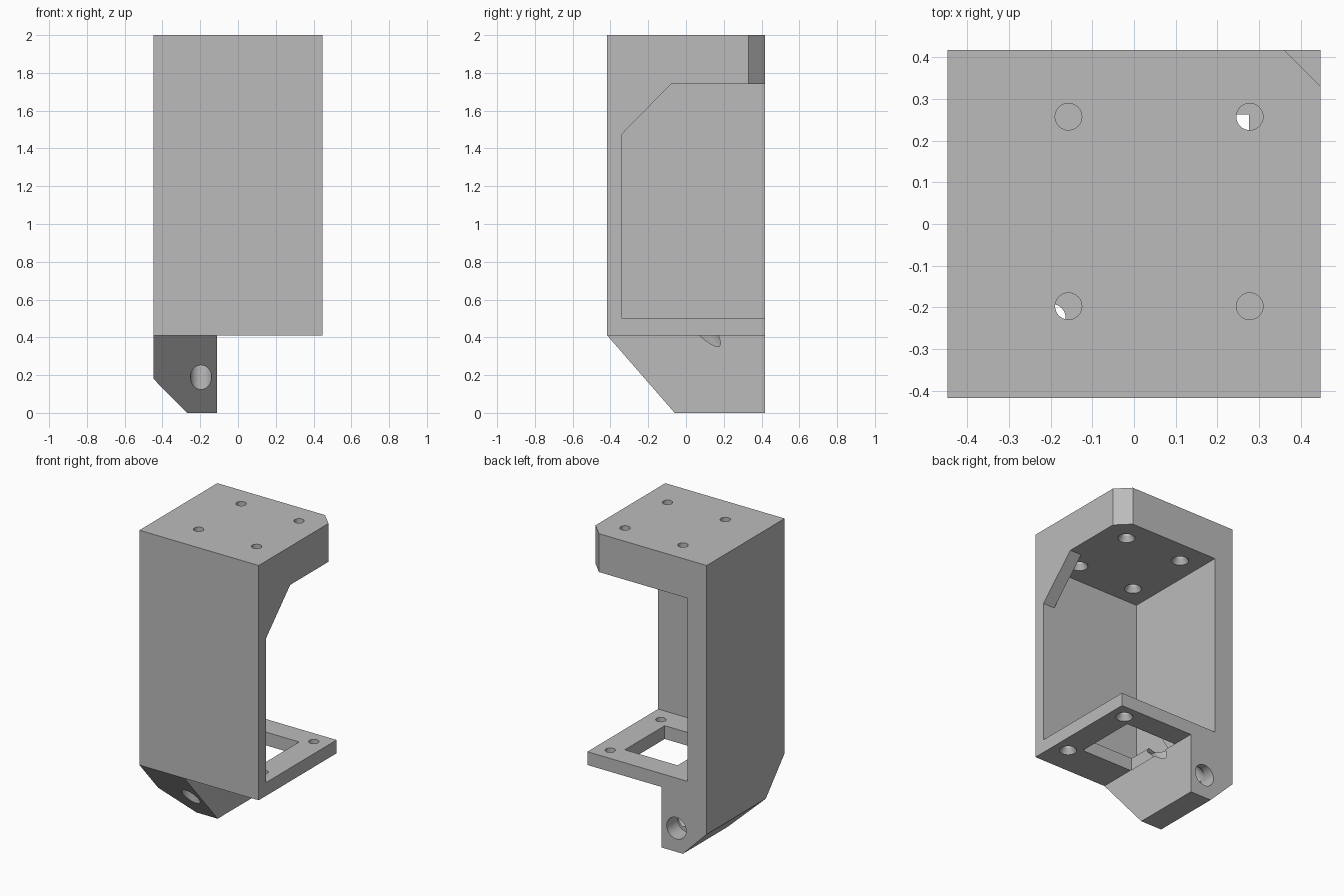
import bpy, math
from mathutils import Vector

if "Cube" in bpy.data.objects:
    bpy.data.objects.remove(bpy.data.objects["Cube"])

W, D = 0.447, 0.417           # half width and half depth
FLOOR, SHELF, ROOF = 0.41, 0.50, 1.74

grey = bpy.data.materials.new("plain grey")
grey.use_nodes = True
grey.diffuse_color = (0.5, 0.5, 0.5, 1)
grey.node_tree.nodes["Principled BSDF"].inputs["Base Color"].default_value = (0.5, 0.5, 0.5, 1)


def finish(obj, name):
    obj.name = name
    obj.data.materials.clear()
    obj.data.materials.append(grey)
    return obj


def prism(name, profile, axis, lo, hi):
    """Extrude a 2D profile along x, y or z."""
    def place(p, t):
        q = list(p)
        q.insert("xyz".index(axis), t)
        return q
    n = len(profile)
    verts = [place(p, lo) for p in profile] + [place(p, hi) for p in profile]
    faces = [tuple(range(n)), tuple(range(n, 2 * n))]
    faces += [(i, (i + 1) % n, n + (i + 1) % n, n + i) for i in range(n)]
    mesh = bpy.data.meshes.new(name)
    mesh.from_pydata(verts, [], faces)
    obj = bpy.data.objects.new(name, mesh)
    bpy.context.collection.objects.link(obj)
    bpy.context.view_layer.objects.active = obj
    bpy.ops.object.select_all(action='DESELECT')
    obj.select_set(True)
    bpy.ops.object.mode_set(mode='EDIT')
    bpy.ops.mesh.select_all(action='SELECT')
    bpy.ops.mesh.normals_make_consistent(inside=False)
    bpy.ops.object.mode_set(mode='OBJECT')
    return finish(obj, name)


def box(name, x0, x1, y0, y1, z0, z1):
    return prism(name, [(x0, y0), (x1, y0), (x1, y1), (x0, y1)], "z", z0, z1)


def rod(name, start, end, r1, r2=None):
    """Cylinder or cone between two points."""
    a, b = Vector(start), Vector(end)
    bpy.ops.mesh.primitive_cone_add(vertices=32, radius1=r1, radius2=r1 if r2 is None else r2,
                                    depth=(b - a).length, location=(a + b) / 2)
    obj = bpy.context.object
    obj.rotation_euler = (b - a).to_track_quat('Z', 'Y').to_euler()
    return finish(obj, name)


def combine(target, tool, operation='DIFFERENCE'):
    mod = target.modifiers.new(tool.name, 'BOOLEAN')
    mod.operation, mod.object, mod.solver = operation, tool, 'EXACT'
    bpy.context.view_layer.objects.active = target
    bpy.ops.object.modifier_apply(modifier=mod.name)
    bpy.data.objects.remove(tool)


# Housing with the mounting lug below it
housing = box("bracket_housing", -W, W, -D, D, FLOOR, 2)
lug = prism("lug", [(-D, FLOOR), (-0.06, 0), (D, 0), (D, 0.45), (-D, 0.45)], "x", -W, -0.11)
combine(lug, prism("lug_chamfer", [(-W - 0.1, 0.28), (-0.17, -0.1), (-W - 0.1, -0.1)], "y", -1, 1))
combine(housing, lug, 'UNION')

# Inner cavity, open at the back, and the side opening with its gusset
combine(housing, box("cavity", -0.305, 0.36, -0.34, 1, SHELF, ROOF))
opening = [(-0.34, SHELF), (1, SHELF), (1, ROOF), (-0.08, ROOF), (-0.34, 1.475)]
combine(housing, prism("side_opening", opening, "x", 0.3, 1))

# Chamfered top corner
combine(housing, prism("corner_cut", [(0.36, D), (W, 0.33), (0.6, 0.33), (0.6, 0.6), (0.36, 0.6)],
                       "z", 1.7, 2.1))

# Window in the shelf
combine(housing, box("window", -0.12, 0.275, -0.165, 0.262, FLOOR, 0.6))

# Countersunk screw holes in the roof
for x in (-0.157, 0.277):
    for y in (-0.197, 0.257):
        combine(housing, rod("roof_hole", (x, y, 1.6), (x, y, 2.1), 0.032))
        combine(housing, rod("roof_sink", (x, y, ROOF - 0.01), (x, y, ROOF + 0.035), 0.06, 0.032))

# Countersunk screw holes in the shelf
for x, y in ((0.345, 0.318), (0.345, -0.224), (-0.196, -0.224)):
    combine(housing, rod("shelf_hole", (x, y, 0.3), (x, y, 0.6), 0.032))
    combine(housing, rod("shelf_sink", (x, y, FLOOR - 0.01), (x, y, FLOOR + 0.035), 0.06, 0.032))

# Screwdriver access through the sloped lug face
combine(housing, rod("access_bore", (-0.196, -0.224, -0.1), (-0.196, -0.224, FLOOR), 0.056))

# Cable channel from the back of the lug up into the window
combine(housing, rod("channel_entry", (-0.22, 0.6, 0.16), (-0.22, 0.3, 0.16), 0.073))
combine(housing, rod("channel_rise", (-0.22, 0.34, 0.16), (-0.145, 0.03, 0.53), 0.07))

# Smooth bores, sharp flat edges
bpy.ops.object.select_all(action='DESELECT')
housing.select_set(True)
bpy.context.view_layer.objects.active = housing
bpy.ops.object.shade_smooth_by_angle(angle=math.radians(25))
